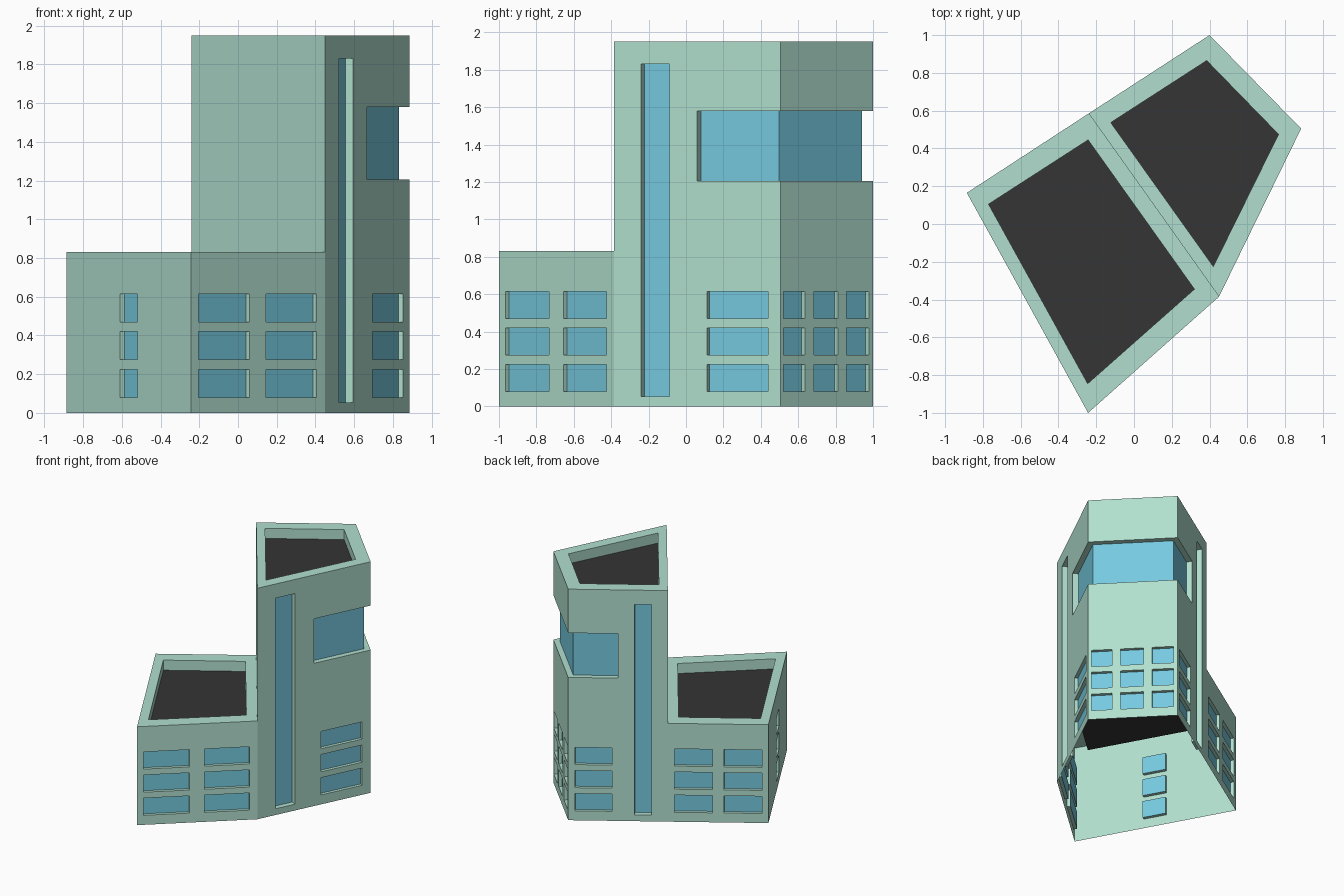
import bpy, bmesh
from mathutils import Vector

if "Cube" in bpy.data.objects:
    bpy.data.objects.remove(bpy.data.objects["Cube"])


def material(name, rgb):
    m = bpy.data.materials.new(name)
    m.diffuse_color = (*rgb, 1)
    m.use_nodes = True
    m.node_tree.nodes["Principled BSDF"].inputs["Base Color"].default_value = m.diffuse_color
    return m


MATS = [material("mint_wall", (0.44, 0.74, 0.62)),
        material("blue_glass", (0.18, 0.59, 0.74)),
        material("dark_roof", (0.035, 0.035, 0.035))]
WALL, GLASS, ROOF = range(3)

# Plan corners, counter-clockwise order: A B C E F D
A, B, C = Vector((-0.885, 0.165)), Vector((-0.243, -1.0)), Vector((0.45, -0.385))
D, E, F = Vector((-0.24, 0.585)), Vector((0.885, 0.505)), Vector((0.40, 1.0))
LOW_H, TOWER_H, ROOF_DROP = 0.83, 1.95, 0.085
ROWS = [(0.08, 0.225), (0.275, 0.42), (0.47, 0.615)]
BAND = (1.205, 1.58)          # tower corner window
SMALL, DEEP = 0.027, 0.045    # window recess depths


def at(p, z):
    return Vector((p.x, p.y, z))


def face(bm, pts, mat=WALL):
    bm.faces.new([bm.verts.new(p) for p in pts]).material_index = mat


def finish(bm, name):
    bmesh.ops.remove_doubles(bm, verts=bm.verts, dist=1e-5)
    me = bpy.data.meshes.new(name)
    bm.to_mesh(me)
    bm.free()
    for m in MATS:
        me.materials.append(m)
    bpy.context.collection.objects.link(bpy.data.objects.new(name, me))


def normal(p, q):
    d = (q - p).normalized()
    return Vector((d.y, -d.x))


def wall(bm, p, q, z0, z1, openings=()):
    """Sheet wall with recessed windows (u0, u1, z0, z1, depth); depth 0 = bare hole."""
    us = sorted({0, 1, *(u for o in openings for u in o[:2])})
    zs = sorted({z0, z1, *(z for o in openings for z in o[2:4])})

    def quad(u0, u1, a, b):
        l, r = p.lerp(q, u0), p.lerp(q, u1)
        return [at(l, a), at(r, a), at(r, b), at(l, b)]

    for u0, u1 in zip(us, us[1:]):
        for a, b in zip(zs, zs[1:]):
            u, z = (u0 + u1) / 2, (a + b) / 2
            if not any(o[0] < u < o[1] and o[2] < z < o[3] for o in openings):
                face(bm, quad(u0, u1, a, b))
    for u0, u1, a, b, depth in openings:
        if depth:
            outer = quad(u0, u1, a, b)
            inner = [v - at(normal(p, q), 0) * depth for v in outer]
            face(bm, inner, GLASS)
            for i in range(4):
                j = (i + 1) % 4
                face(bm, [outer[i], outer[j], inner[j], inner[i]])


def windows(*columns):
    return [(u0, u1, a, b, SMALL) for u0, u1 in columns for a, b in ROWS]


def roof(name, outline, inner, h):
    """Parapet rim, its inner walls and the sunken dark roof."""
    bm = bmesh.new()
    inner = [Vector(p) for p in inner]
    low = h - ROOF_DROP
    for i in range(4):
        j = (i + 1) % 4
        face(bm, [at(outline[i], h), at(outline[j], h), at(inner[j], h), at(inner[i], h)])
        face(bm, [at(inner[i], h), at(inner[j], h), at(inner[j], low), at(inner[i], low)])
    face(bm, [at(p, low) for p in inner], ROOF)
    finish(bm, name)


# Low block walls (open underneath and towards the tower)
bm = bmesh.new()
wall(bm, A, B, 0, LOW_H, windows((0.43, 0.57)))
wall(bm, B, C, 0, LOW_H, windows((0.055, 0.435), (0.56, 0.935)))
wall(bm, D, A, 0, LOW_H, windows((0.065, 0.445), (0.56, 0.935)))
finish(bm, "low_block_walls")

# Tower walls with tall slit windows
bm = bmesh.new()
wall(bm, C, E, 0, TOWER_H, windows((0.56, 0.925)) +
     [(0.162, 0.333, 0.053, 1.83, DEEP), (0.5, 1, *BAND, 0)])
wall(bm, E, F, 0, TOWER_H, windows((0.035, 0.265), (0.36, 0.62), (0.715, 0.955)) +
     [(0, 1, *BAND, 0)])
wall(bm, F, D, 0, TOWER_H, windows((0.07, 0.44)) +
     [(0.667, 0.838, 0.053, 1.83, DEEP), (0, 0.5, *BAND, 0)])
wall(bm, D, C, LOW_H, TOWER_H)
finish(bm, "tower_walls")


# Wrap-around window band: glass, ledges and end jambs
def offset_corner(p, n1, n2):
    return p - (n1 + n2) * (DEEP / (1 + n1.dot(n2)))


bm = bmesh.new()
n1, n2, n3 = normal(C, E), normal(E, F), normal(F, D)
out = [C.lerp(E, 0.5), E, F, F.lerp(D, 0.5)]
ins = [out[0] - n1 * DEEP, offset_corner(E, n1, n2),
       offset_corner(F, n2, n3), out[3] - n3 * DEEP]
lo, hi = BAND
for i in range(3):
    j = i + 1
    face(bm, [at(ins[i], lo), at(ins[j], lo), at(ins[j], hi), at(ins[i], hi)], GLASS)
    face(bm, [at(out[i], lo), at(out[j], lo), at(ins[j], lo), at(ins[i], lo)])
    face(bm, [at(out[j], hi), at(out[i], hi), at(ins[i], hi), at(ins[j], hi)])
face(bm, [at(out[0], hi), at(out[0], lo), at(ins[0], lo), at(ins[0], hi)])
face(bm, [at(out[3], lo), at(out[3], hi), at(ins[3], hi), at(ins[3], lo)])
finish(bm, "corner_window_band")

# Roofs
roof("low_block_roof", [A, B, C, D],
     [(-0.77, 0.105), (-0.245, -0.845), (0.32, -0.345), (-0.243, 0.445)], LOW_H)
roof("tower_roof", [C, E, F, D],
     [(0.42, -0.225), (0.765, 0.475), (0.385, 0.865), (-0.123, 0.537)], TOWER_H)
